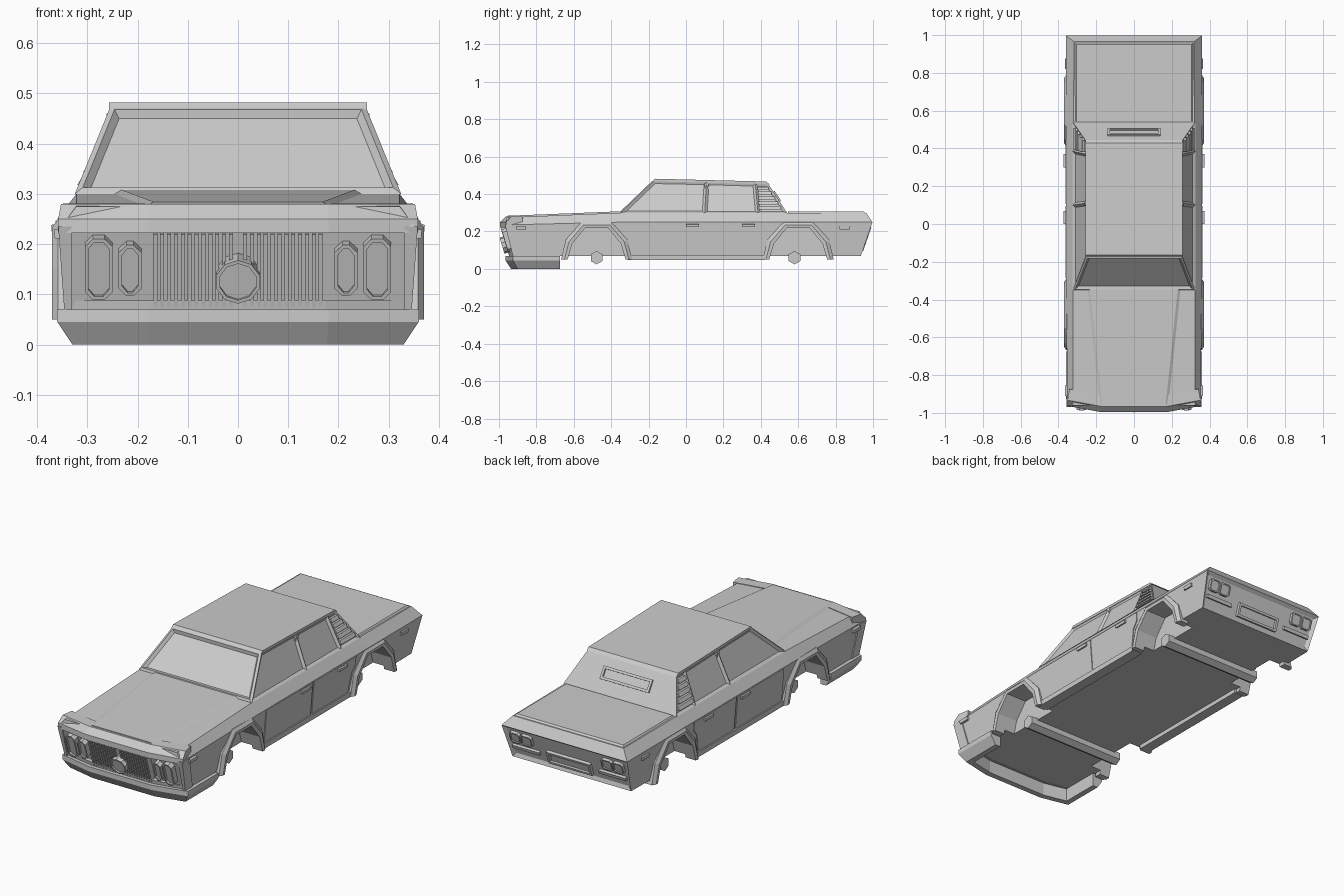
import bpy, bmesh, math
from mathutils import Vector, Matrix

if "Cube" in bpy.data.objects:
    bpy.data.objects.remove(bpy.data.objects["Cube"])


def make(name, verts, faces, mirror=False):
    me = bpy.data.meshes.new(name)
    me.from_pydata([tuple(v) for v in verts], [], faces)
    bm = bmesh.new()
    bm.from_mesh(me)
    bmesh.ops.recalc_face_normals(bm, faces=bm.faces)
    bm.to_mesh(me)
    bm.free()
    ob = bpy.data.objects.new(name, me)
    bpy.context.collection.objects.link(ob)
    if mirror:
        ob.modifiers.new("mirror", 'MIRROR')
    return ob


def loft(name, rings, mirror=False, caps=True):
    n = len(rings[0])
    verts = [v for r in rings for v in r]
    faces = [(i*n+j, i*n+(j+1) % n, (i+1)*n+(j+1) % n, (i+1)*n+j)
             for i in range(len(rings)-1) for j in range(n)]
    if caps:
        faces += [tuple(range(n)), tuple(range(len(verts)-n, len(verts)))]
    return make(name, verts, faces, mirror)


def prism(name, yz, x0, x1, mirror=False):
    return loft(name, [[(x, y, z) for y, z in yz] for x in (x0, x1)], mirror)


def plane(origin, u, v):
    u, v = Vector(u).normalized(), Vector(v).normalized()
    n = u.cross(v)
    return Matrix((u, v, n)).transposed().to_4x4() if origin is None else \
        Matrix.Translation(origin) @ Matrix((u, v, n)).transposed().to_4x4()


def plate(name, pts, M, d, mirror=False, base=-0.005):
    return loft(name, [[M @ Vector((a, b, h)) for a, b in pts] for h in (base, d)], mirror)


def frame(name, pts, M, d, w, mirror=False):
    # ring of width w around a centre-symmetric outline
    cx = sum(p[0] for p in pts)/len(pts)
    cy = sum(p[1] for p in pts)/len(pts)
    hx = max(abs(p[0]-cx) for p in pts)
    hy = max(abs(p[1]-cy) for p in pts)
    inner = [(cx+(a-cx)*(1-w/hx), cy+(b-cy)*(1-w/hy)) for a, b in pts]
    loops = [(pts, -.005), (pts, d), (inner, d), (inner, -.005), (pts, -.005)]
    return loft(name, [[M @ Vector((a, b, h)) for a, b in p] for p, h in loops], mirror, False)


def rect(a0, a1, b0, b1, c=0):
    if not c:
        return [(a0, b0), (a1, b0), (a1, b1), (a0, b1)]
    return [(a0+c, b0), (a1-c, b0), (a1, b0+c), (a1, b1-c),
            (a1-c, b1), (a0+c, b1), (a0, b1-c), (a0, b0+c)]


def sweep(name, path, profile):
    # profile of (inward offset, z) along a plan path with mitred corners
    P = [Vector(p) for p in path]
    rings = []
    for i, p in enumerate(P):
        ns = []
        for a, b in ((i-1, i), (i, i+1)):
            if a >= 0 and b < len(P):
                d = (P[b]-P[a]).normalized()
                ns.append(Vector((-d.y, d.x)))
        m = sum(ns, Vector((0, 0))).normalized()
        m /= m.dot(ns[0])
        rings.append([(p.x+m.x*o, p.y+m.y*o, z) for o, z in profile])
    return loft(name, rings)


# lower body: sections of bottom, shoulder and top points
sections = [[(.34, -.915, .07), (.352, -.965, .235), (.322, -.96, .275)],
            [(.345, -.35, .07), (.36, -.35, .25), (.322, -.35, .30)],
            [(.345, .54, .07), (.36, .54, .25), (.32, .54, .30)],
            [(.34, .935, .07), (.36, .997, .25), (.318, .965, .298)]]
verts, faces = [], []
for s in sections:
    verts += s + [(-x, y, z) for x, y, z in reversed(s)]
for i in range(3):
    faces += [(i*6+j, i*6+(j+1) % 6, i*6+6+(j+1) % 6, i*6+6+j) for j in range(6)]
faces += [(0, 1, 4, 5), (1, 2, 3, 4), (18, 19, 22, 23), (19, 20, 21, 22)]
body = make("lower_body", verts, faces)


def recess(ob, test, thick, depth):
    bm = bmesh.new()
    bm.from_mesh(ob.data)
    bm.normal_update()
    fs = [f for f in bm.faces if test(f)]
    bmesh.ops.inset_individual(bm, faces=fs, thickness=thick, depth=depth, use_even_offset=True)
    bm.to_mesh(ob.data)
    bm.free()


recess(body, lambda f: f.normal.y > .9, .018, -.012)

# wheel wells and flares
outer = [(-.19, .05), (-.165, .155), (-.08, .25), (.08, .25), (.165, .155), (.19, .05)]
inner = [(-.155, .05), (-.13, .135), (-.062, .218), (.062, .218), (.13, .135), (.155, .05)]
for tag, arch_y, axle_y in (("front", -.478, -.478), ("rear", .6, .58)):
    hole = [(-.155, -.1)] + inner + [(.155, -.1)]
    cut = prism(tag+"_well_cutter", [(a+arch_y, b) for a, b in hole], .25, .5, True)
    cut.hide_render = True
    cut.hide_viewport = True
    mod = body.modifiers.new(tag+"_well", 'BOOLEAN')
    mod.object, mod.operation, mod.solver = cut, 'DIFFERENCE', 'EXACT'
    so = [(a+arch_y, b) for a, b in outer]
    si = [(a+arch_y, b) for a, b in inner]
    mid = [((a+c)/2, (b+d)/2) for (a, b), (c, d) in zip(so, si)]
    rings = [[(.31, *o), (.358, *o), (.37, *m), (.368, *i), (.31, *i)]
             for o, m, i in zip(so, mid, si)]
    loft(tag+"_wheel_arch", rings, True)
    prism(tag+"_axle", [(axle_y+.036*math.cos(k*math.pi/3+math.pi/6),
                         .06+.036*math.sin(k*math.pi/3+math.pi/6)) for k in range(6)], -.285, .285)
prism("sill", rect(-.31, .42, .048, .075), .3, .355, True)

# cabin: windscreen, two side windows and rear quarter per side
bot = [(-.35, .30), (.10, .30), (.385, .30), (.54, .30)]
top = [(-.17, .472), (.11, .466), (.37, .458), (.44, .455)]
verts = [(s*x, y, z) for s in (1, -1) for x, row in ((.325, bot), (.255, top)) for y, z in row]
faces = [(o+i, o+i+1, o+i+5, o+i+4) for o in (0, 8) for i in range(3)]
faces += [(0, 8, 12, 4), (3, 11, 15, 7), (0, 1, 2, 3, 11, 10, 9, 8), (4, 5, 6, 7, 15, 14, 13, 12)]
cabin = make("cabin", verts, faces)
recess(cabin, lambda f: abs(f.normal.x) > .8, .013, -.01)
recess(cabin, lambda f: f.normal.y < -.4 and f.calc_area() > .05, .012, .006)
recess(cabin, lambda f: f.normal.y < -.4 and f.calc_area() > .05, .012, -.014)
prism("roof", [(-.178, .468), (-.165, .482), (.43, .467), (.446, .452)], -.257, .257)
for k in range(5):
    z = .318 + k*.026
    t = (z-.30)/.155
    x = .325-.07*t
    y1 = .52-.1*t
    loft("quarter_louvre", [[(x-.02, y, z), (x+.003, y, z), (x-.007, y, z+.017), (x-.02, y, z+.017)]
                            for y in (.392-.012*t, y1)], True)
prism("door_pillar", [(.09, .30), (.112, .30), (.122, .46), (.1, .46)], .24, .262, True)
rear_glass = plane((0, .54, .30), (-1, 0, 0), (0, -.1, .155))
frame("rear_window_frame", rect(-.14, .14, .07, .135), rear_glass, .008, .013)

# hood bulge and trunk lid
loft("hood_bulge", [[(x1*s, y, z+h) for s, y, x1, z in
                     ((-1, -.955, xa, .274), (1, -.955, xa, .274), (1, -.345, xb, .298), (-1, -.345, xb, .298))]
                    for xa, xb, h in ((.185, .25, 0), (.168, .232, .01))])
loft("trunk_lid", [[(-w, .545, z), (w, .545, z), (w, e, z), (-w, e, z)]
                   for w, e, z in ((.315, .962, .295), (.305, .95, .306))])

# nose lip, grille surround and bumper
bow = [(-.358, -.962), (-.18, -.995), (.18, -.995), (.358, -.962)]
sweep("hood_lip", bow, [(0, .222), (0, .25), (.03, .28), (.09, .281), (.09, .222)])
sweep("grille_bottom_rail", [(x*.965, y+.05) for x, y in bow],
      [(0, .068), (-.004, .088), (.05, .088), (.05, .068)])
loft("grille_side_post", [[(.332, y, z), (w, y, z), (w, y+.06, z), (.332, y+.06, z)]
                          for w, y, z in ((.346, -.925, .068), (.358, -.968, .235))], True)
sweep("front_bumper", [(-.36, -.675), (-.36, -.925), (-.18, -.965), (.18, -.965), (.36, -.925), (.36, -.675)],
      [(0, .07), (0, .045), (.03, 0), (.06, 0), (.06, .07)])

# grille slats, headlights and round boss
nose = plane((0, -.915, .07), (1, 0, 0), (0, -.05, .165))
for k in range(12):
    x = .014 + k*.0137
    plate("grille_slat", rect(x-.004, x+.004, .015, .165), nose, .03, True)
boss = [(.045*math.cos((k+.5)*math.pi/5), .072+.045*math.sin((k+.5)*math.pi/5)) for k in range(10)]
plate("grille_boss", boss, nose, .042)
frame("grille_boss_rim", boss, nose, .05, .007)
for a, b, c, d in ((.25, .305, .028, .155), (.192, .238, .036, .142)):
    pts = rect(a, b, c, d, .016)
    plate("headlight", pts, nose, .018, True)
    frame("headlight_rim", pts, nose, .028, .007, True)

# tail panel
tail = plane((0, .923, .073), (-1, 0, 0), (0, .062, .18))
for a, b in ((.2, .262), (.266, .325)):
    pts = rect(a, b, .1, .162, .01)
    plate("tail_light", pts, tail, .01, True)
    frame("tail_light_rim", pts, tail, .016, .006, True)
plate("tail_bar", rect(.17, .325, .06, .078), tail, .014, True)
frame("plate_frame", rect(-.125, .125, .03, .1), tail, .016, .012)
plate("rear_plate", rect(-.11, .11, .04, .09), tail, .006)

# doors, handles and side markers
side = plane((.345, 0, .07), (0, 1, 0), (.015, 0, .18))
plate("front_door", rect(-.285, .095, .006, .178), side, .004, True)
plate("rear_door", [(.105, .006), (.4, .006), (.42, .1), (.45, .135), (.45, .178), (.105, .178)], side, .004, True)
for y in (0, .3):
    plate("door_handle", rect(y, y+.07, .155, .17), side, .013, True)
for y in (-.91, .82):
    plate("side_marker", rect(y, y+.055, .142, .16), side, .008, True)
